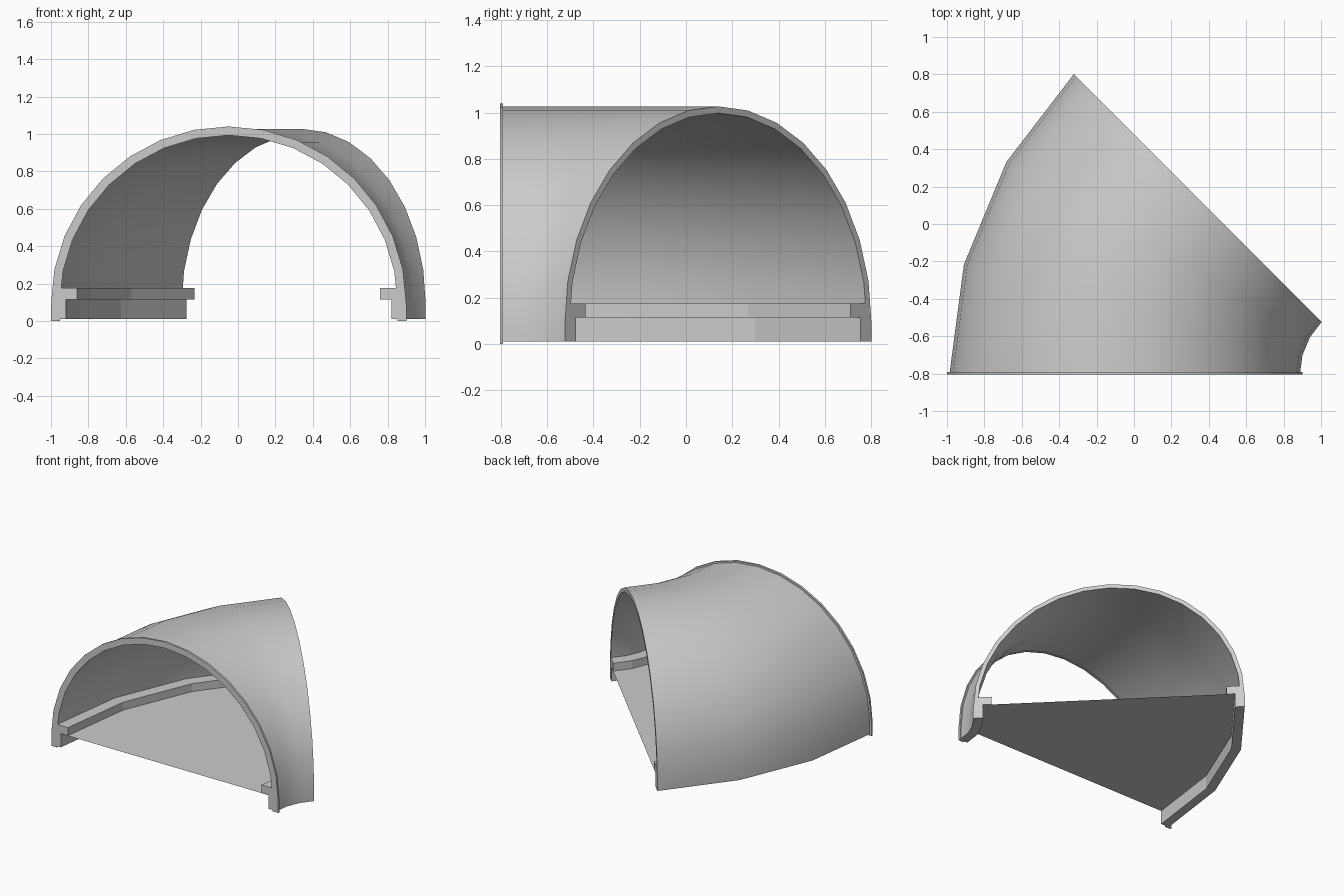
import bpy, bmesh
from math import sin, cos, pi, radians

if "Cube" in bpy.data.objects:
    bpy.data.objects.remove(bpy.data.objects["Cube"])

PIVOT_X, Y0, D = 1.285, -0.805, 1.335   # bend pivot and centreline radius
Z_C = 0.09                              # height of arch centre
BEND = [radians(a) for a in (0, 15, 30, 45)]


def arch(r, z0):
    """Half circle on short vertical legs, as (offset, z)."""
    pts = [(r * cos(pi * i / 16), Z_C + r * sin(pi * i / 16)) for i in range(17)]
    return [(r, z0)] + pts + [(-r, z0)]


def bend_point(u, z, a):
    r = D - u
    return (PIVOT_X - r * cos(a), Y0 + r * sin(a), z)


def straight_point(u, z, y):
    return (PIVOT_X - D + u, Y0 + y, z)


def sweep(name, profile, place, stations, closed=True, smooth=False):
    """Skin a profile through a list of stations and cap both ends."""
    bm = bmesh.new()
    rings = [[bm.verts.new(place(u, z, s)) for u, z in profile] for s in stations]
    n = len(profile)
    for a, b in zip(rings, rings[1:]):
        for i in range(n if closed else n - 1):
            j = (i + 1) % n
            bm.faces.new((a[i], a[j], b[j], b[i]))
    if closed:
        # the caps are strips between matching outer and inner points
        for ring in (rings[0], rings[-1]):
            for i in range(n // 2 - 1):
                bm.faces.new((ring[i], ring[i + 1], ring[n - 2 - i], ring[n - 1 - i]))
    bmesh.ops.recalc_face_normals(bm, faces=bm.faces)
    mesh = bpy.data.meshes.new(name)
    bm.to_mesh(mesh)
    bm.free()
    ob = bpy.data.objects.new(name, mesh)
    bpy.context.collection.objects.link(ob)
    if smooth:
        bpy.ops.object.select_all(action='DESELECT')
        ob.select_set(True)
        bpy.context.view_layer.objects.active = ob
        bpy.ops.object.shade_smooth_by_angle(angle=radians(35))
    return ob


# Curved tunnel shell
sweep("tunnel_shell", arch(0.937, 0.01) + arch(0.908, 0.01)[::-1],
      bend_point, BEND, smooth=True)

# Thin joining rim at the front opening
sweep("front_rim", arch(0.95, 0.0) + arch(0.903, 0.0)[::-1],
      straight_point, (0, 0.015), smooth=True)

# Kerbs along both walls: a low wall with an overhanging lip
for side, name in ((-1, "outer"), (1, "inner")):
    wall = [(0.915, 0.01), (0.915, 0.115), (0.87, 0.115), (0.87, 0.01)]
    lip = [(0.91, 0.115), (0.91, 0.175), (0.81, 0.175), (0.81, 0.115)]
    for part, prof in (("wall", wall), ("lip", lip)):
        sweep(f"{name}_kerb_{part}", [(side * u, z) for u, z in prof], bend_point, BEND)

# Flat floor sheet between the kerbs
sweep("floor", [(-0.87, 0.113), (0.87, 0.113)], bend_point, BEND, closed=False)
